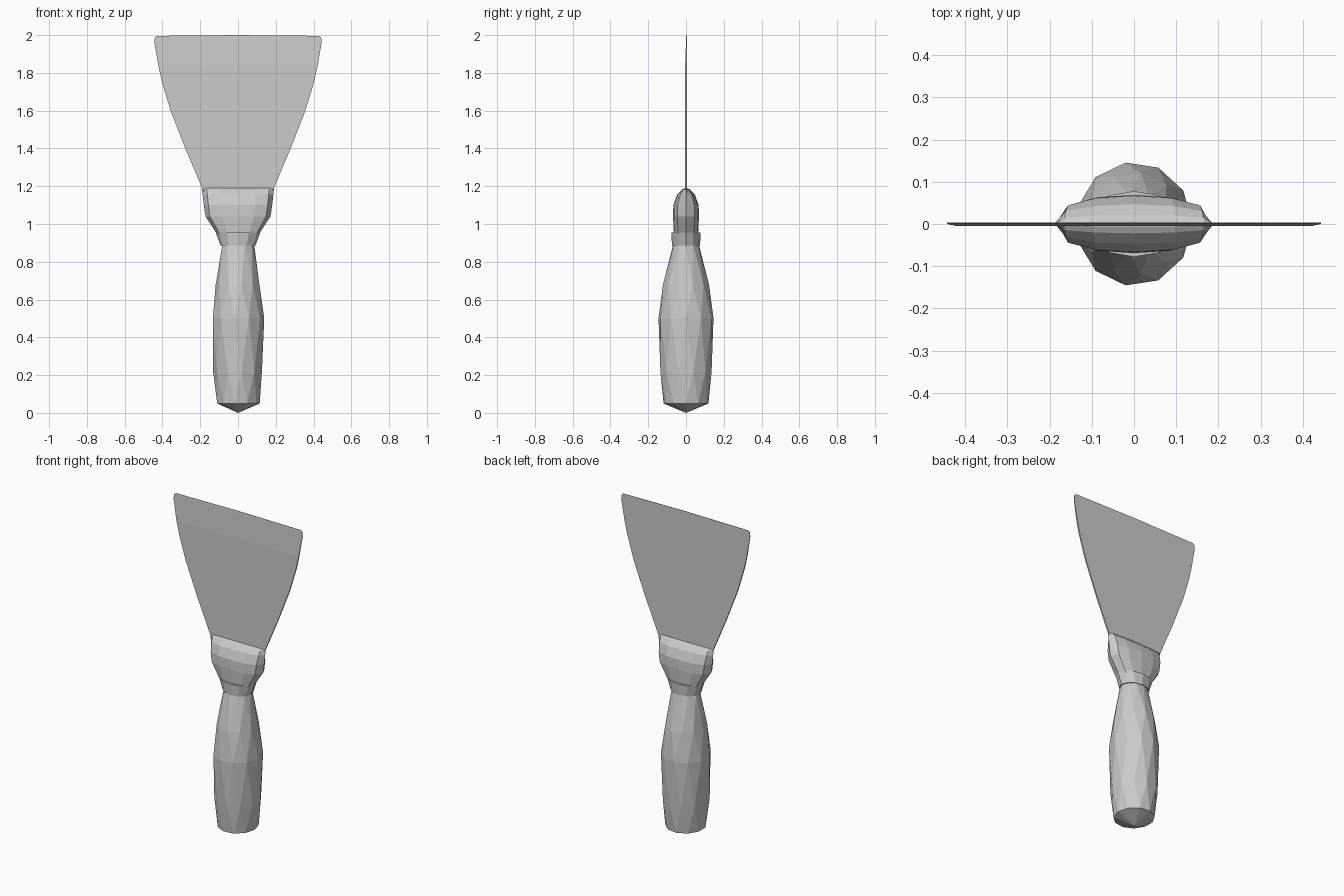
import bpy
import bmesh
from math import cos, sin, pi
from mathutils import Vector

if "Cube" in bpy.data.objects:
    bpy.data.objects.remove(bpy.data.objects["Cube"])


def make_object(name, bm):
    bmesh.ops.recalc_face_normals(bm, faces=bm.faces)
    mesh = bpy.data.meshes.new(name)
    bm.to_mesh(mesh)
    bm.free()
    obj = bpy.data.objects.new(name, mesh)
    bpy.context.collection.objects.link(obj)
    return obj


def loft(name, rings, sides, stagger=0.0, power=1.0, tip=None):
    """Flat-shaded loft through (z, half width, half depth) rings; stagger twists
    every other ring for chiselled facets, power < 1 squares the section."""
    bm = bmesh.new()
    rows = []
    for i, (z, rx, ry) in enumerate(rings):
        row = []
        for k in range(sides):
            a = 2 * pi * (k + stagger * (i % 2)) / sides
            c, s = cos(a), sin(a)
            y = abs(s) ** power * (1 if s > 0 else -1)
            row.append(bm.verts.new((rx * c, ry * y, z)))
        rows.append(row)
    for i, (low, high) in enumerate(zip(rows, rows[1:])):
        for k in range(sides):
            n = (k + 1) % sides
            a, b, c, d = low[k], low[n], high[n], high[k]
            if stagger and i % 2 == 0:
                bm.faces.new((a, b, d))
                bm.faces.new((b, c, d))
            elif stagger:
                bm.faces.new((a, b, c))
                bm.faces.new((a, c, d))
            else:
                bm.faces.new((a, b, c, d))
    bm.faces.new(rows[-1])
    if tip is None:
        bm.faces.new(rows[0][::-1])
    else:
        point = bm.verts.new(Vector(tip))
        for k in range(sides):
            bm.faces.new((rows[0][(k + 1) % sides], rows[0][k], point))
    return make_object(name, bm)


# Faceted grip with a blunt pointed butt
loft("handle", [
    (0.05, 0.115, 0.120),
    (0.22, 0.132, 0.137),
    (0.50, 0.139, 0.147),
    (0.68, 0.118, 0.123),
    (0.89, 0.086, 0.069),
], 11, stagger=0.5, tip=(0, 0, 0))

# Flared collar between grip and bolster
loft("collar", [
    (0.885, 0.092, 0.074),
    (0.955, 0.118, 0.078),
], 12)

# Bolster that widens sideways and pinches to the blade
loft("bolster", [
    (0.945, 0.110, 0.064),
    (1.040, 0.172, 0.069),
    (1.100, 0.181, 0.067),
    (1.155, 0.187, 0.047),
    (1.182, 0.190, 0.022),
    (1.190, 0.191, 0.006),
], 12, power=0.6)

# Thin flared blade, ground on the front face near its edge
bm = bmesh.new()
blade_rows = []
for z, half, front in [
    (1.150, 0.172, -0.005), (1.190, 0.190, -0.005), (1.400, 0.279, -0.005),
    (1.600, 0.357, -0.005), (1.750, 0.402, -0.005), (1.830, 0.420, -0.005),
    (1.960, 0.443, 0.000), (1.988, 0.440, 0.001), (1.996, 0.428, 0.002),
]:
    crown = 0.004 if z > 1.99 else 0.0
    pts = [(-half, front, z), (0, front, z + crown), (half, front, z),
           (half, 0.004, z), (0, 0.004, z + crown), (-half, 0.004, z)]
    blade_rows.append([bm.verts.new(p) for p in pts])
for low, high in zip(blade_rows, blade_rows[1:]):
    for k in range(6):
        n = (k + 1) % 6
        bm.faces.new((low[k], low[n], high[n], high[k]))
for row in (blade_rows[0], blade_rows[-1]):
    bm.faces.new((row[0], row[1], row[4], row[5]))
    bm.faces.new((row[1], row[2], row[3], row[4]))
make_object("blade", bm)
